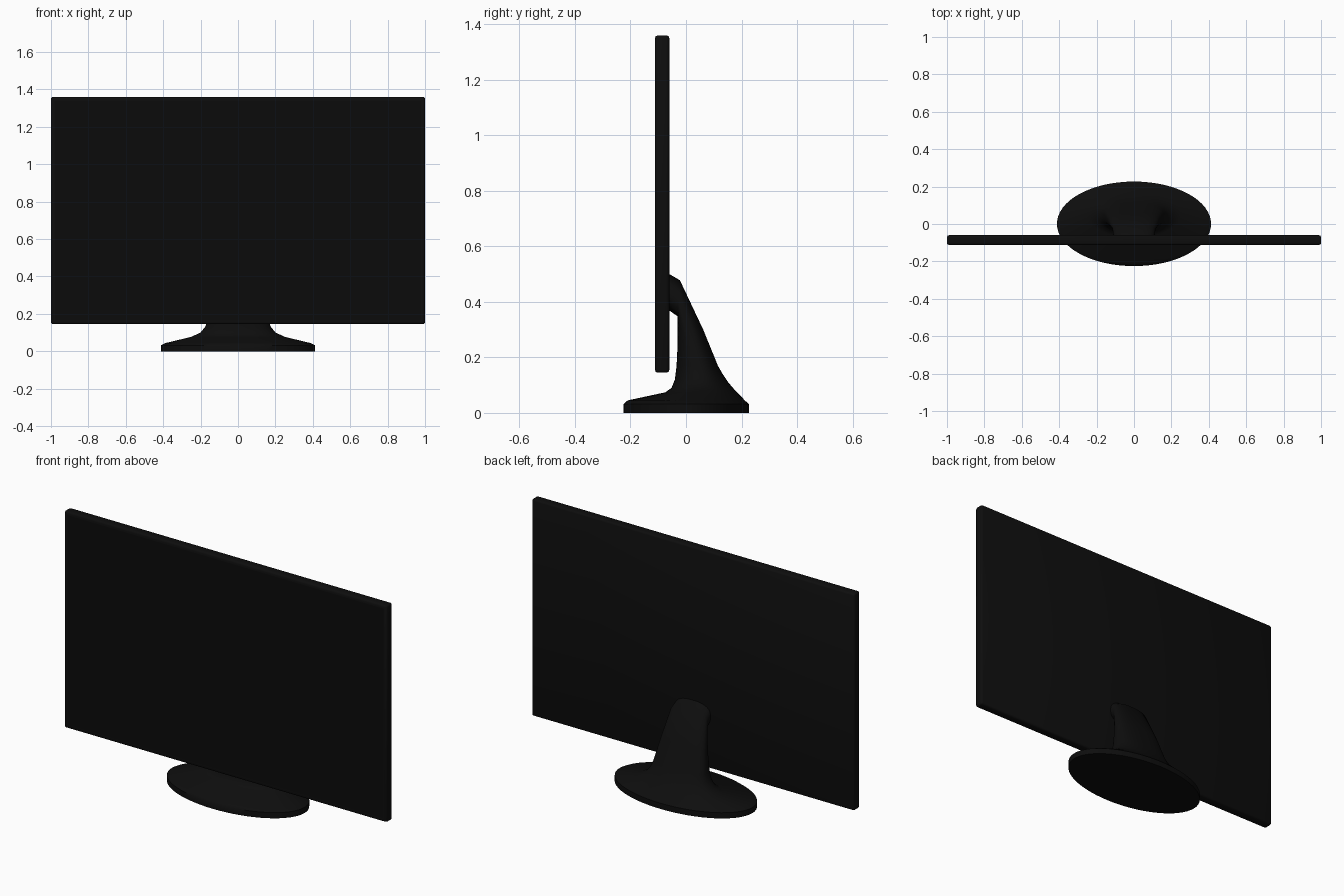
import bpy, bmesh, math
from mathutils import Vector

cube = bpy.data.objects.get("Cube")
if cube:
    bpy.data.objects.remove(cube, do_unlink=True)


def material(name, value):
    mat = bpy.data.materials.new(name)
    mat.use_nodes = True
    colour = (value, value, value, 1)
    mat.diffuse_color = colour
    mat.node_tree.nodes["Principled BSDF"].inputs["Base Color"].default_value = colour
    return mat


black_plastic = material("black plastic", 0.0042)
screen_black = material("screen black", 0.0032)


def finish(name, bm, mats, angle):
    bmesh.ops.recalc_face_normals(bm, faces=bm.faces)
    mesh = bpy.data.meshes.new(name)
    bm.to_mesh(mesh)
    bm.free()
    obj = bpy.data.objects.new(name, mesh)
    bpy.context.collection.objects.link(obj)
    for mat in mats:
        mesh.materials.append(mat)
    bpy.ops.object.select_all(action="DESELECT")
    obj.select_set(True)
    bpy.context.view_layer.objects.active = obj
    bpy.ops.object.shade_smooth_by_angle(angle=math.radians(angle))
    return obj


# Display panel: thin slab with softened edges and a flush screen
bm = bmesh.new()
bmesh.ops.create_cube(bm, size=1)
bmesh.ops.scale(bm, vec=(2, 0.052, 1.215), verts=bm.verts)
bmesh.ops.translate(bm, vec=(0, -0.086, 0.7525), verts=bm.verts)
bmesh.ops.bevel(bm, geom=bm.edges[:], offset=0.01, segments=2, profile=0.5, affect="EDGES")
bm.normal_update()
front = min(bm.faces, key=lambda f: f.calc_center_median().y)
bmesh.ops.inset_region(bm, faces=[front], thickness=0.015)
front.material_index = 1
finish("display_panel", bm, [black_plastic, screen_black], 50)

# Stand: oval rings lofted from the foot up the neck and onto the panel's back
# front (y, z), back (y, z), half width, roundness exponent
rings = [
    ((-0.225, 0), (0.227, 0), 0.412, 2),
    ((-0.225, 0.032), (0.227, 0.032), 0.412, 2),
    ((-0.21, 0.045), (0.215, 0.042), 0.39, 2),
    ((-0.075, 0.074), (0.178, 0.08), 0.25, 2),
    ((-0.052, 0.09), (0.152, 0.11), 0.2, 2.2),
    ((-0.04, 0.12), (0.132, 0.14), 0.176, 2.4),
    ((-0.034, 0.17), (0.115, 0.17), 0.16, 2.5),
    ((-0.03, 0.25), (0.062, 0.3), 0.14, 2.6),
    ((-0.03, 0.348), (-0.022, 0.478), 0.115, 2.6),
    ((-0.065, 0.372), (-0.065, 0.503), 0.11, 2.6),
]
SIDES = 64


def power(v, e):
    return math.copysign(abs(v) ** (2 / e), v)


bm = bmesh.new()
loops = []
for near, far, width, e in rings:
    near, far = Vector((0, *near)), Vector((0, *far))
    centre, reach = (near + far) / 2, (far - near) / 2
    loop = []
    for i in range(SIDES):
        a = math.tau * i / SIDES
        side = Vector((width * power(math.cos(a), e), 0, 0))
        loop.append(bm.verts.new(centre + side + reach * power(math.sin(a), e)))
    loops.append(loop)
for low, high in zip(loops, loops[1:]):
    for i in range(SIDES):
        j = (i + 1) % SIDES
        bm.faces.new((low[i], low[j], high[j], high[i]))
bm.faces.new(loops[0])
bm.faces.new(loops[-1])
finish("stand", bm, [black_plastic], 50)
